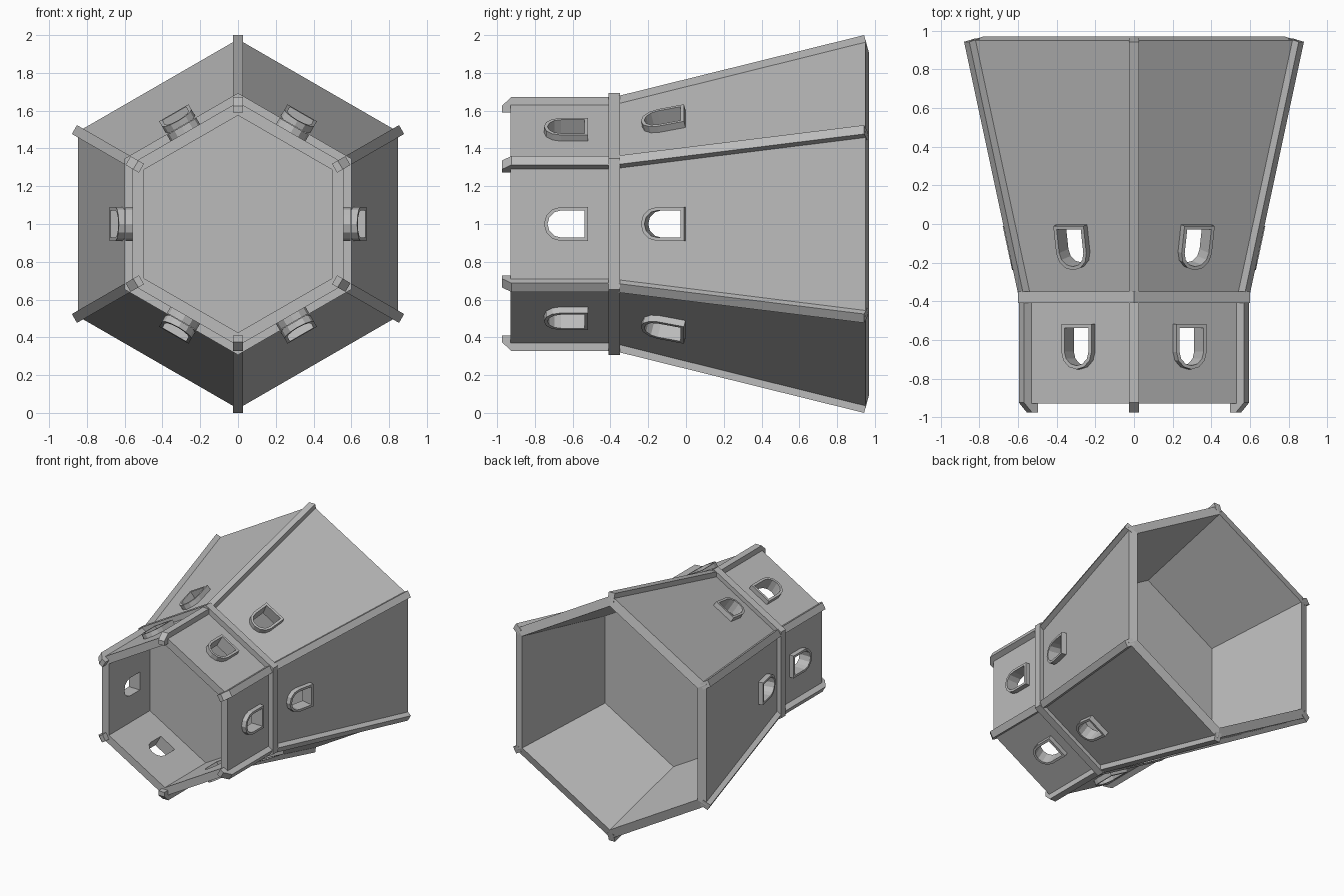
import bpy, bmesh
from math import sin, cos, pi, atan2
from mathutils import Vector

if "Cube" in bpy.data.objects:
    bpy.data.objects.remove(bpy.data.objects["Cube"])

grey = bpy.data.materials.new("plain_grey")
grey.use_nodes = True
COLOUR = (0.5, 0.5, 0.5, 1)
grey.diffuse_color = COLOUR
grey.node_tree.nodes["Principled BSDF"].inputs["Base Color"].default_value = COLOUR

CORNERS = [pi / 2 + k * pi / 3 for k in range(6)]
SIDES = [k * pi / 3 for k in range(6)]


def finish(name, bm):
    bmesh.ops.recalc_face_normals(bm, faces=bm.faces)
    mesh = bpy.data.meshes.new(name)
    bm.to_mesh(mesh)
    bm.free()
    mesh.materials.append(grey)
    obj = bpy.data.objects.new(name, mesh)
    bpy.context.collection.objects.link(obj)
    return obj


def at(angle, r, y, side=0):
    """Point at radius r around the long axis, shifted sideways."""
    return Vector((r * cos(angle) - side * sin(angle), y,
                   1 + r * sin(angle) + side * cos(angle)))


def bridge(bm, a, b):
    for i in range(len(a)):
        j = (i + 1) % len(a)
        bm.faces.new((a[i], a[j], b[j], b[i]))


def hex_shell(name, profile):
    """Closed (radius, y) profile swept round the six corners."""
    bm = bmesh.new()
    rows = [[bm.verts.new(at(a, r, y)) for r, y in profile] for a in CORNERS]
    for k in range(6):
        bridge(bm, rows[k], rows[(k + 1) % 6])
    return finish(name, bm)


def hex_plate(name, r0, y0, r1, y1):
    bm = bmesh.new()
    a = [bm.verts.new(at(c, r0, y0)) for c in CORNERS]
    b = [bm.verts.new(at(c, r1, y1)) for c in CORNERS]
    bridge(bm, a, b)
    bm.faces.new(a)
    bm.faces.new(b)
    return finish(name, bm)


def ribs(name, profile, half=0.027):
    """One flat bar with a (radius, y) outline at each corner."""
    bm = bmesh.new()
    for c in CORNERS:
        a, b = [[bm.verts.new(at(c, r, y, s)) for r, y in profile]
                for s in (-half, half)]
        bridge(bm, a, b)
        bm.faces.new(a)
        bm.faces.new(b)
    return finish(name, bm)


def arch(half, front, back, steps=6):
    """Arched window outline as (along, across) points, round end forward."""
    arc = [pi / 2 + pi * i / steps for i in range(steps + 1)]
    return ([(back, half)]
            + [(front + half + half * cos(t), half * sin(t)) for t in arc]
            + [(back, -half)])


def window_parts(name, y, r, slope, low, high, outer, inner=None):
    """Arched prisms, or rings when an inner outline is given, on each side."""
    bm = bmesh.new()
    tilt = atan2(slope, 1)
    for s in SIDES:
        def loop(outline, n):
            return [bm.verts.new(at(s, r + u * sin(tilt) + n * cos(tilt),
                                    y + u * cos(tilt) - n * sin(tilt), v))
                    for u, v in outline]
        a, b = loop(outer, low), loop(outer, high)
        bridge(bm, a, b)
        if inner:
            c, d = loop(inner, low), loop(inner, high)
            bridge(bm, c, d)
            bridge(bm, a, c)
            bridge(bm, b, d)
        else:
            bm.faces.new(a)
            bm.faces.new(b)
    return finish(name, bm)


def cut(target, cutter):
    mod = target.modifiers.new("windows", "BOOLEAN")
    mod.operation = "DIFFERENCE"
    mod.solver = "EXACT"
    mod.object = cutter
    graph = bpy.context.evaluated_depsgraph_get()
    mesh = bpy.data.meshes.new_from_object(target.evaluated_get(graph))
    target.modifiers.clear()
    target.data = mesh
    bpy.data.objects.remove(cutter)


# Hexagonal walls
front_walls = hex_shell("front_walls", [(0.645, -0.93), (0.645, -0.38),
                                        (0.575, -0.38), (0.575, -0.93)])
flared_walls = hex_shell("flared_walls", [(0.65, -0.37), (0.978, 0.95),
                                          (0.9, 0.97), (0.575, -0.355)])

# Collar with its solid bulkhead, and the rear bulkhead
hex_plate("collar_bulkhead", 0.693, -0.41, 0.693, -0.35)
hex_plate("rear_bulkhead", 0.73, 0.12, 0.74, 0.16)

# Corner ribs, the front ones ending in hooks
ribs("front_ribs", [(0.672, -0.38), (0.672, -0.925), (0.625, -0.975),
                    (0.59, -0.975), (0.59, -0.93), (0.62, -0.92), (0.62, -0.38)])
ribs("flared_ribs", [(0.675, -0.37), (1.0, 0.943), (0.935, 0.96), (0.61, -0.37)])

# Arched windows with raised frames
FRAME = arch(0.09, -0.117, 0.117)
HOLE = arch(0.072, -0.098, 0.098)
MIDDLE = arch(0.08, -0.107, 0.107)
SLOPE = 0.215
for label, walls, y, r, slope in (("front", front_walls, -0.635, 0.558, 0),
                                  ("flared", flared_walls, -0.117, 0.618, SLOPE)):
    cut(walls, window_parts(label + "_cutter", y, r, slope, -0.15, 0.1, MIDDLE))
    window_parts(label + "_window_frames", y, r, slope, -0.06, 0.038, FRAME, HOLE)
